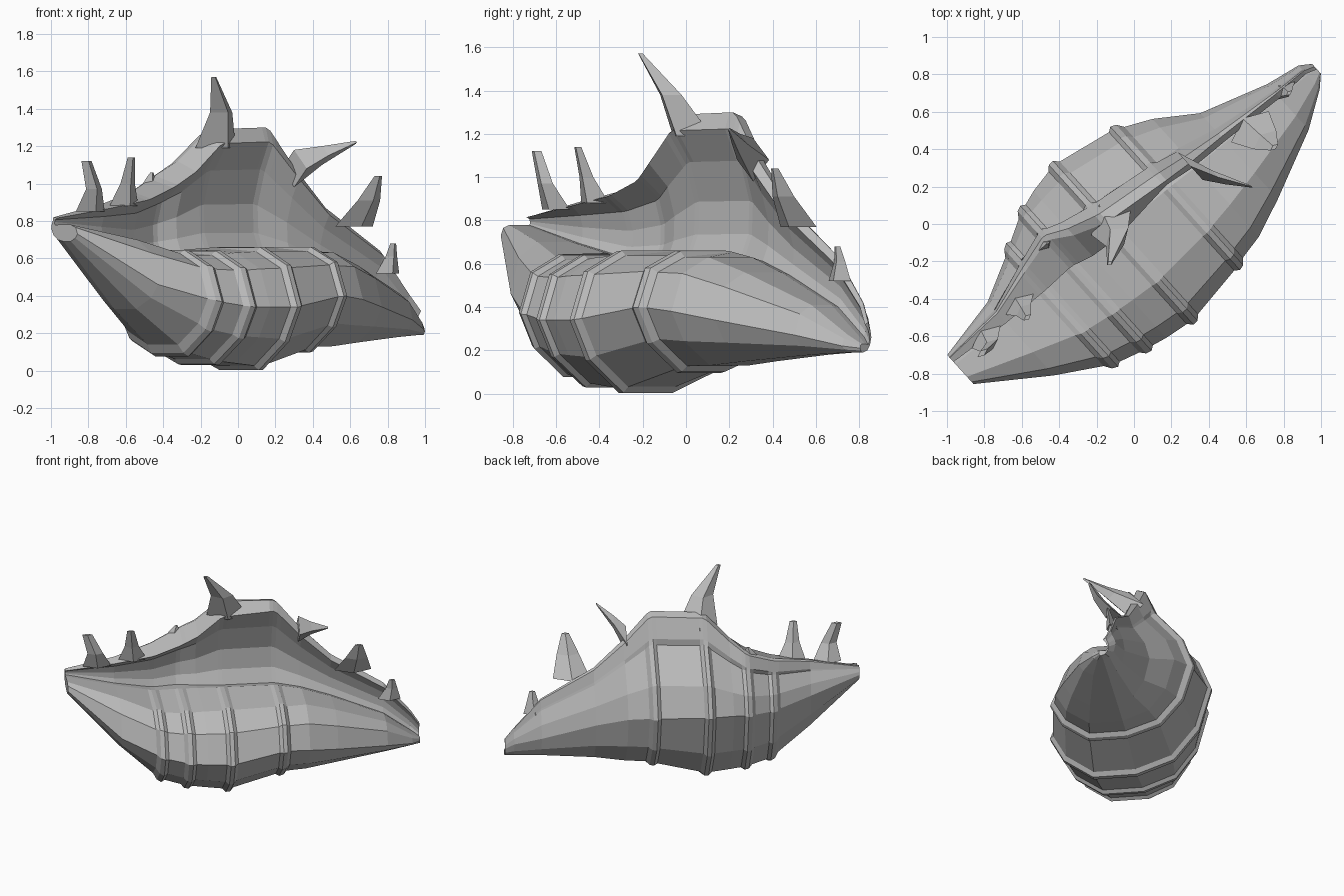
import bpy, bmesh, math
from mathutils import Vector

cube = bpy.data.objects.get("Cube")
if cube:
    bpy.data.objects.remove(cube, do_unlink=True)

# One plain shell colour
grey = bpy.data.materials.new("shell_grey")
grey.use_nodes = True
colour = (0.5, 0.5, 0.5, 1)
grey.diffuse_color = colour
grey.node_tree.nodes["Principled BSDF"].inputs["Base Color"].default_value = colour

# The shell lies diagonally: AXIS runs along it, SIDE points to its back
AXIS = Vector((0.77, 0.64, 0))
SIDE = Vector((-0.67, 0.74, 0))
UP = Vector((0, 0, 1))

# Stations: distance along axis, bottom height, front reach and its height,
# shelf height, back reach and its height, crest offset and height, lip offset
STATIONS = [
    (-1.21, .69, -.11, .73, .78, .1, .76, .08, .82, .05),
    (-.86, .33, -.35, .46, .7, .18, .65, .1, .89, .03),
    (-.59, .08, -.53, .37, .64, .35, .61, .18, .95, .03),
    (-.4, .03, -.58, .34, .64, .46, .63, .23, 1.03, .04),
    (-.28, .02, -.6, .34, .65, .5, .65, .16, 1.12, .01),
    (-.11, 0, -.62, .34, .66, .54, .66, .1, 1.29, 0),
    (.27, .1, -.55, .4, .66, .48, .64, .07, 1.3, .05),
    (.45, .13, -.48, .38, .63, .37, .6, .06, 1.08, .03),
    (.66, .15, -.39, .34, .56, .23, .5, .06, .87, .03),
    (1.03, .18, -.21, .27, .41, .12, .36, .05, .64, .02),
    (1.22, .19, -.08, .22, .27, .09, .31, .05, .42, .03),
    (1.28, .19, -.02, .21, .23, .05, .26, .03, .33, .01),
]
RIBS = (-.59, -.4, -.11, .27)


def mix(a, b, f):
    return a + (b - a) * f


def station_at(s):
    """Straight-line blend of the two nearest stations."""
    for low, high in zip(STATIONS, STATIONS[1:]):
        if s <= high[0]:
            f = (s - low[0]) / (high[0] - low[0])
            return [mix(a, b, f) for a, b in zip(low, high)]
    return list(STATIONS[-1])


def section(s, inset):
    """Closed outline: crest, lip, hollow wall, shelf, front, bottom, back."""
    _, bottom, front, front_z, shelf, back, back_z, crest, crest_z, lip = station_at(s)
    height = crest_z - shelf
    middle = (crest + lip) / 2
    points = [
        (crest, crest_z),
        (lip, crest_z - height * .12),
        (middle + height * .09, mix(shelf, crest_z, .65)),
        (middle + height * .18, mix(shelf, crest_z, .36)),
        (middle + height * .17, mix(shelf, crest_z, .12)),
        (middle + height * .1, shelf - height * .04),
        (middle * .5, shelf),
        (front * .52, shelf),
        (front * .86, mix(front_z, shelf, .7)),
        (front, front_z),
        (front * .84, mix(front_z, bottom, .55)),
        (front * .5, bottom),
        (0, bottom),
        (back * .5, mix(bottom, back_z, .15)),
        (back * .83, mix(bottom, back_z, .5)),
        (back, back_z),
        (mix(back, crest, .2), mix(back_z, crest_z, .35)),
        (mix(back, crest, .68), mix(back_z, crest_z, .7)),
        (mix(back, crest, .72), mix(back_z, crest_z, .75)),
        (mix(crest, back, .14), crest_z - height * .03),
    ]
    # Sink the outer skin between the ribs
    result = []
    for i, point in enumerate(points):
        p = Vector(point)
        if 6 < i < len(points) - 2:
            run = Vector(points[i + 1]) - Vector(points[i - 1])
            p -= Vector((run.y, -run.x)).normalized() * inset
        result.append(AXIS * s + SIDE * p.x + UP * p.y)
    return result


def finish(bm, name):
    bmesh.ops.recalc_face_normals(bm, faces=bm.faces)
    mesh = bpy.data.meshes.new(name)
    bm.to_mesh(mesh)
    bm.free()
    mesh.materials.append(grey)
    obj = bpy.data.objects.new(name, mesh)
    bpy.context.collection.objects.link(obj)


def loft(name, outlines):
    """Skin a row of closed outlines and cap both ends."""
    bm = bmesh.new()
    rings = [[bm.verts.new(p) for p in outline] for outline in outlines]
    for a, b in zip(rings, rings[1:]):
        for i in range(len(a)):
            j = (i + 1) % len(a)
            bm.faces.new((a[i], a[j], b[j], b[i]))
    bm.faces.new(rings[0])
    bm.faces.new(rings[-1])
    finish(bm, name)


# Shell body with four raised ribs
slices = []
for row in STATIONS:
    if row[0] not in RIBS:
        slices.append((row[0], .02 if abs(row[0]) < .3 else 0))
for rib in RIBS:
    for sign in (-1, 1):
        slices.append((rib + sign * .04, .022))
        slices.append((rib + sign * .015, 0))
slices.sort()
loft("shell_body", [section(s, inset) for s, inset in slices])


def horn(name, base, bend, tip, length, thick, waist=.5, blunt=.15):
    """Four-sided thorn, curved through the bend point."""
    outlines = []
    for centre, scale in ((base, 1), (bend, waist), (tip, blunt)):
        c = Vector(centre)
        a, b = AXIS * length * scale, SIDE * thick * scale
        outlines.append([c + a, c + b, c - a, c - b])
    loft(name, outlines)


# Thorns along the crest
horn("tail_thorn", (-.79, -.6, .85), (-.77, -.65, .97), (-.81, -.69, 1.12), .1, .045, .55, .35)
horn("rear_thorn", (-.61, -.42, .88), (-.59, -.46, 1), (-.57, -.5, 1.14), .1, .05, .5, .25)
horn("small_thorn", (-.47, -.11, .97), (-.47, -.11, 1.02), (-.46, -.1, 1.06), .07, .04)
horn("great_thorn", (-.12, .03, 1.19), (-.09, -.07, 1.38), (-.13, -.21, 1.57), .14, .1, .55, .12)

# The sideways thorn stands on an upright base outline
sideways = []
for centre, size in (((.3, .31, 1.08), .1), ((.45, .25, 1.15), .05), ((.63, .2, 1.22), .008)):
    c = Vector(centre)
    sideways.append([c + UP * size, c + SIDE * size, c - UP * size, c - SIDE * size])
loft("side_thorn", sideways)

horn("fore_thorn", (.62, .52, .77), (.7, .45, .91), (.75, .41, 1.04), .13, .06, .6, .2)
horn("nose_thorn", (.8, .71, .52), (.82, .71, .61), (.83, .7, .68), .08, .04, .5, .25)
